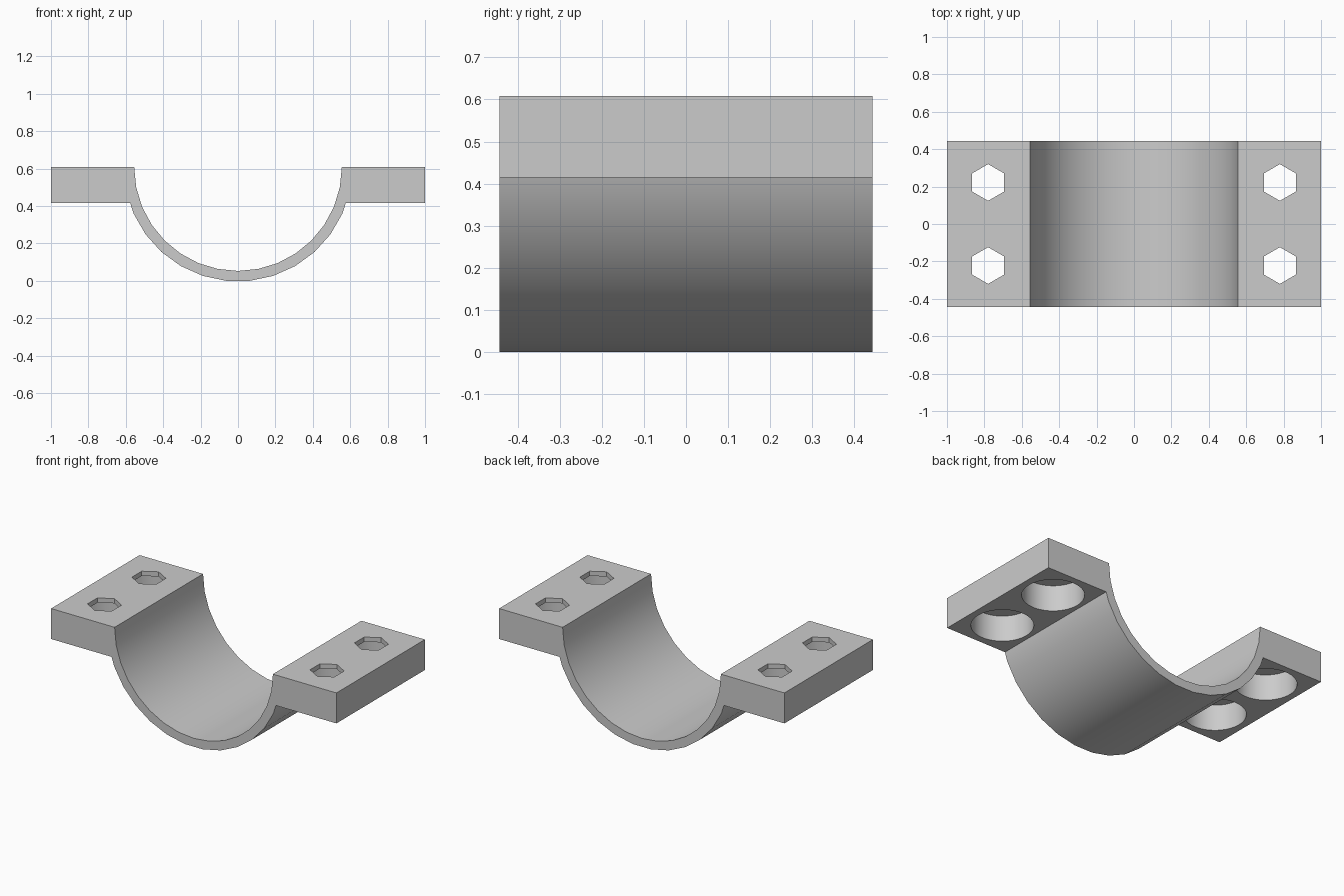
import bpy
import bmesh
from math import sin, cos, radians, pi
from mathutils import Matrix

if "Cube" in bpy.data.objects:
    bpy.data.objects.remove(bpy.data.objects["Cube"], do_unlink=True)

TOP, UNDER, HALF_Y = 0.608, 0.415, 0.443
INNER_R, OUTER_R = 0.555, 0.611

grey = bpy.data.materials.new("light_grey")
grey.use_nodes = True
colour = (0.6, 0.6, 0.6, 1)
grey.diffuse_color = colour
grey.node_tree.nodes["Principled BSDF"].inputs["Base Color"].default_value = colour


def add_object(name, bm):
    bmesh.ops.recalc_face_normals(bm, faces=bm.faces[:])
    mesh = bpy.data.meshes.new(name)
    bm.to_mesh(mesh)
    bm.free()
    mesh.materials.append(grey)
    obj = bpy.data.objects.new(name, mesh)
    bpy.context.collection.objects.link(obj)
    return obj


def arc(radius, angles):
    """Points of a hanging arc, angles measured from straight down."""
    return [(radius * sin(radians(a)), TOP - radius * cos(radians(a))) for a in angles]


def hole_cutter(name, sides, radius, low, high):
    """Four upright prisms, one for each bolt position."""
    bm = bmesh.new()
    for x in (-0.78, 0.78):
        for y in (-0.222, 0.222):
            place = Matrix.Translation((x, y, (low + high) / 2)) @ Matrix.Rotation(pi / 2, 4, 'Z')
            bmesh.ops.create_cone(bm, cap_ends=True, segments=sides, radius1=radius,
                                  radius2=radius, depth=high - low, matrix=place)
    # Turn each hexagon so that a corner points along y
    cutter = add_object(name, bm)
    xs = [v.co.y for v in cutter.data.vertices]
    if max(xs) < 0.222 + radius * 0.95:
        for v in cutter.data.vertices:
            cx = 0.78 if v.co.x > 0 else -0.78
            cy = 0.222 if v.co.y > 0 else -0.222
            dx, dy = v.co.x - cx, v.co.y - cy
            v.co.x, v.co.y = cx - dy, cy + dx
    cutter.hide_render = True
    return cutter


# Bracket: saddle and both flanges as a single extruded outline
outline = arc(INNER_R, [-90 + 11.25 * i for i in range(17)])
outline += [(1, TOP), (1, UNDER), (0.576, UNDER)]
outline += arc(OUTER_R, range(66, -67, -12))
outline += [(-0.576, UNDER), (-1, UNDER), (-1, TOP)]
bm = bmesh.new()
face = bm.faces.new([bm.verts.new((x, -HALF_Y, z)) for x, z in outline])
extruded = bmesh.ops.extrude_face_region(bm, geom=[face])["geom"]
bmesh.ops.translate(bm, vec=(0, 2 * HALF_Y, 0),
                    verts=[g for g in extruded if isinstance(g, bmesh.types.BMVert)])
bracket = add_object("clamp_bracket", bm)

# Hexagonal openings on top, wide round recesses below
cutters = [hole_cutter("hex_hole_cutter", 6, 0.098, 0.5, 0.7),
           hole_cutter("round_recess_cutter", 48, 0.177, 0.3, 0.578)]
bpy.context.view_layer.objects.active = bracket
bracket.select_set(True)
for cutter in cutters:
    mod = bracket.modifiers.new(cutter.name, 'BOOLEAN')
    mod.operation = 'DIFFERENCE'
    mod.solver = 'EXACT'
    mod.object = cutter
    bpy.ops.object.modifier_apply(modifier=mod.name)
    bpy.data.objects.remove(cutter, do_unlink=True)

bpy.ops.object.shade_smooth_by_angle(angle=radians(25))
